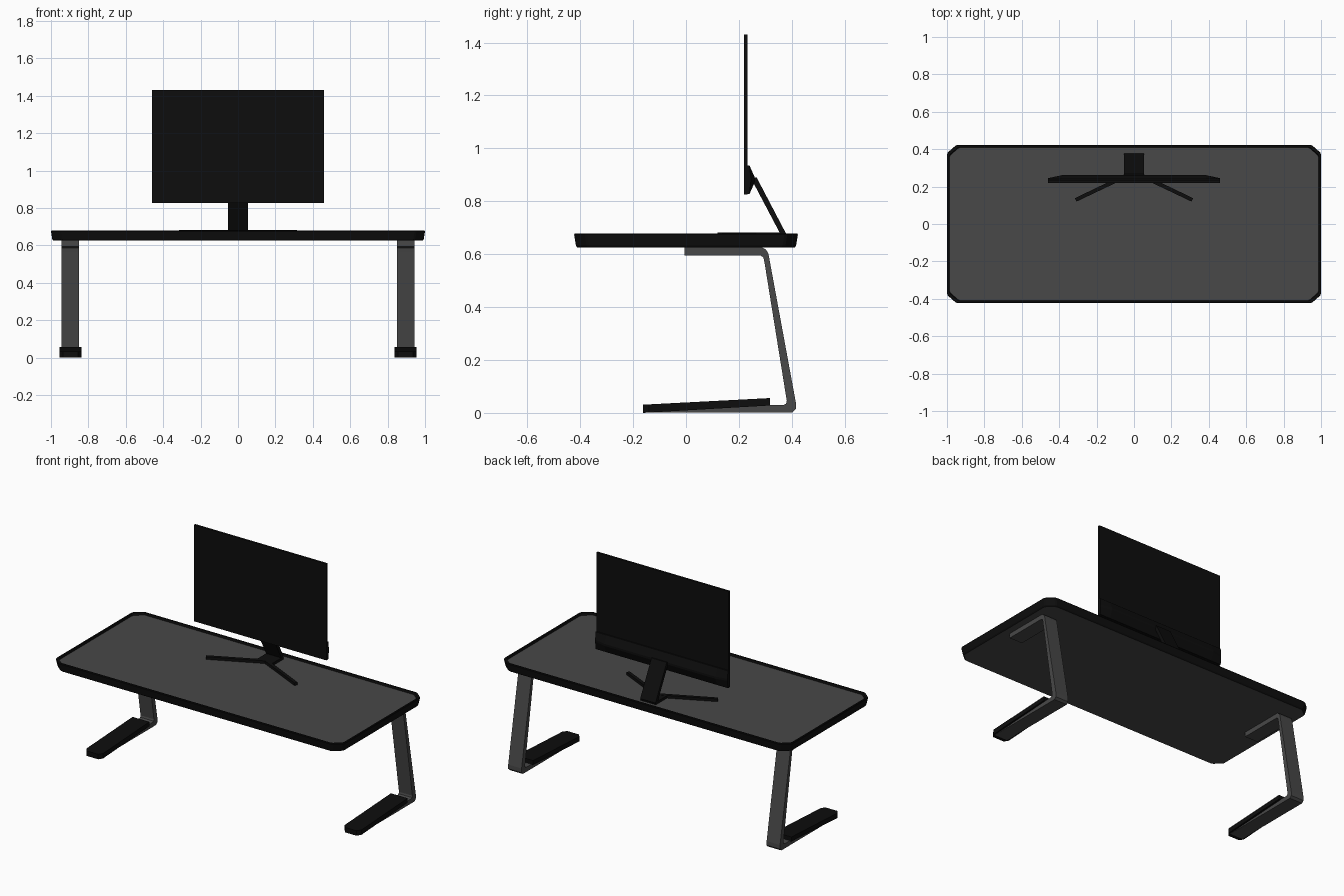
import bpy, bmesh

if "Cube" in bpy.data.objects:
    bpy.data.objects.remove(bpy.data.objects["Cube"])


def material(name, value):
    m = bpy.data.materials.new(name)
    m.diffuse_color = (value, value, value, 1)
    m.use_nodes = True
    m.node_tree.nodes["Principled BSDF"].inputs["Base Color"].default_value = m.diffuse_color
    return m


BLACK = material("black", 0.004)
GREY = material("dark_grey", 0.065)


def loft(name, rings, mats, mirror=False):
    """Skin a stack of equal-length point rings and cap both ends.
    The caps use the last material in the list."""
    bm = bmesh.new()
    loops = [[bm.verts.new(p) for p in ring] for ring in rings]
    for a, b in zip(loops, loops[1:]):
        for i in range(len(a)):
            j = (i + 1) % len(a)
            bm.faces.new((a[i], a[j], b[j], b[i]))
    for cap in (loops[0], loops[-1]):
        bm.faces.new(cap).material_index = len(mats) - 1
    bmesh.ops.recalc_face_normals(bm, faces=bm.faces)
    mesh = bpy.data.meshes.new(name)
    bm.to_mesh(mesh)
    bm.free()
    for m in mats:
        mesh.materials.append(m)
    ob = bpy.data.objects.new(name, mesh)
    bpy.context.collection.objects.link(ob)
    if mirror:
        ob.modifiers.new("mirror", 'MIRROR').use_axis[0] = True
    return ob


def extrude_x(name, profile, x0, x1, mat, mirror=False):
    """Extrude a (y, z) profile along x."""
    return loft(name, [[(x, y, z) for y, z in profile] for x in (x0, x1)], [mat], mirror)


def extrude_z(name, plan, z0, z1, mat, mirror=False):
    """Extrude an (x, y) plan along z."""
    return loft(name, [[(x, y, z) for x, y in plan] for z in (z0, z1)], [mat], mirror)


# desk top: cut corners, tapered black rim, slightly sunken grey surface
def desk_ring(inset, z):
    q = [(1.0, .372), (.995, .383), (.955, .418), (.944, .423)]
    q = [(x - inset, y - inset) for x, y in q]
    pts = q + [(-x, y) for x, y in reversed(q)]
    pts += [(-x, -y) for x, y in q] + [(x, -y) for x, y in reversed(q)]
    return [(x, y, z) for x, y in pts]


loft("desk_top", [desk_ring(d, z) for d, z in
                  ((.012, .625), (.007, .632), (0, .674), (.002, .678),
                   (.011, .678), (.014, .665))], [BLACK, GREY])

# bent strip legs
leg = [(-.005, .626), (.285, .626), (.303, .617), (.312, .6), (.317, .572),
       (.415, .04), (.415, .014), (.402, .001), (-.14, .001), (-.14, .014),
       (.25, .03), (.368, .03), (.378, .034), (.381, .045),
       (.297, .567), (.293, .587), (.282, .595), (-.005, .595)]
extrude_x("leg", leg, .85, .943, GREY, mirror=True)

# sloping foot pads with clipped corners
pad = [(.058, .318), (.058, -.14), (.04, -.163), (-.04, -.163), (-.058, -.14), (-.058, .318)]


def pad_ring(z_front, z_back):
    return [(.896 + x, y, z_front + (z_back - z_front) * (y + .163) / .481) for x, y in pad]


loft("foot_pad", [pad_ring(0, .028), pad_ring(.031, .056)], [BLACK], mirror=True)

# monitor: thin screen with a wedge housing low on the back
extrude_x("screen", [(.219, .826), (.233, .826), (.233, 1.43), (.219, 1.43)], -.459, .459, BLACK)


def housing_ring(x, back):
    prof = [(.225, .826), (.24, .827), (back, .875), (back, .888), (.24, .935), (.225, .937)]
    return [(x, y, z) for y, z in prof]


loft("screen_housing", [housing_ring(x, b) for x, b in
                        ((-.459, .245), (-.385, .261), (.385, .261), (.459, .245))], [BLACK])

# stand: leaning neck, base plate and splayed feet
extrude_x("stand_neck", [(.255, .89), (.267, .89), (.378, .678), (.374, .665), (.36, .67), (.252, .875)],
          -.053, .053, BLACK)
extrude_z("stand_base", [(-.053, .374), (.053, .374), (.053, .255), (0, .272), (-.053, .255)],
          .662, .681, BLACK)
extrude_z("stand_foot", [(0, .29), (0, .266), (.307, .12), (.316, .138)], .663, .682, BLACK, mirror=True)
